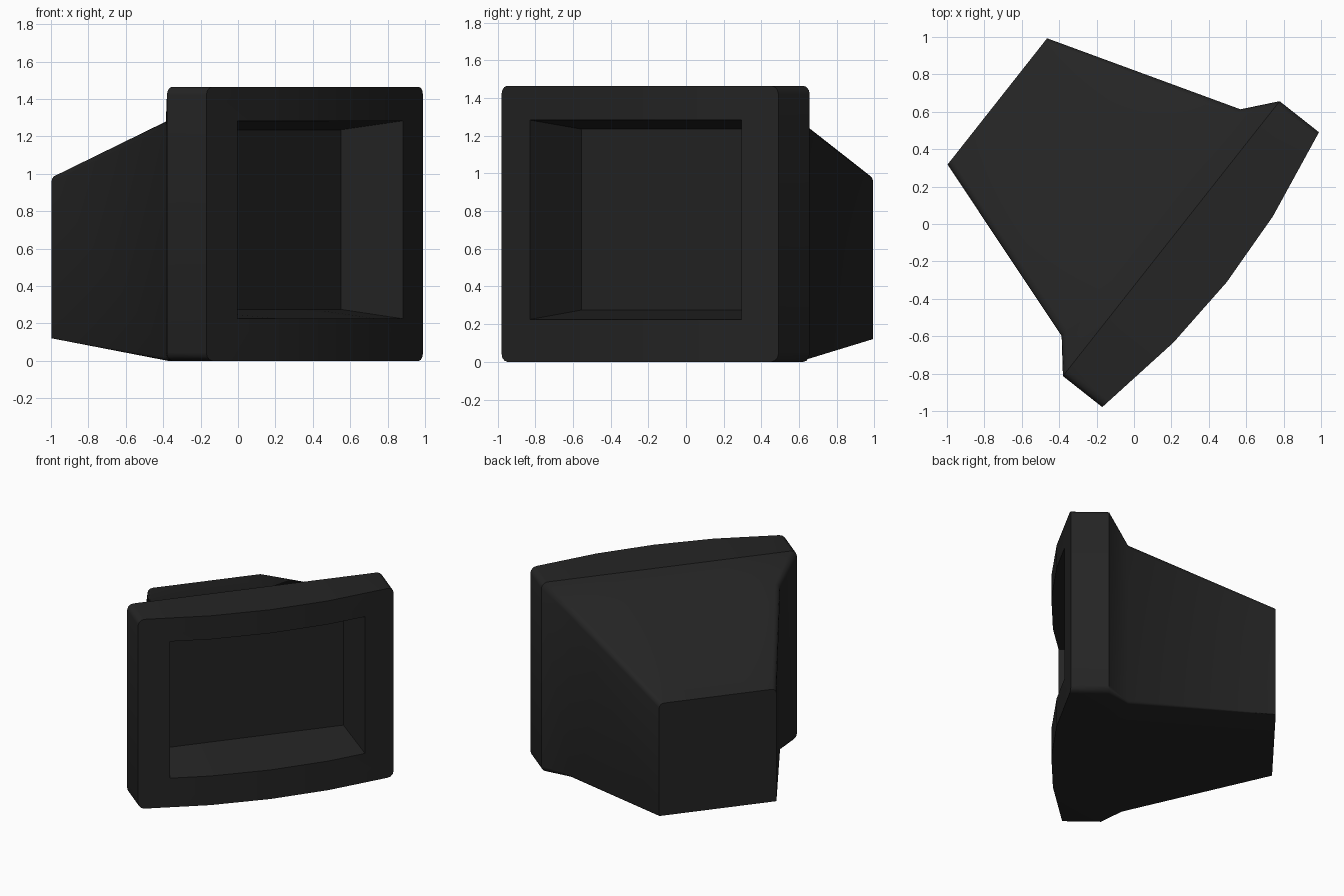
import bpy, bmesh, math
from mathutils import Vector

if "Cube" in bpy.data.objects:
    bpy.data.objects.remove(bpy.data.objects["Cube"])

# Monitor axes: s = across the screen, t = toward the viewer
U = Vector((0.619, 0.785, 0))
F = Vector((0.785, -0.619, 0))
Z = Vector((0, 0, 1))
COLS = (-0.43, 0.0, 0.43)          # facet columns of the bowed front


def bow(s):
    """Depth of the bowed front at position s."""
    a = abs(s)
    if a <= 0.43:
        return 0.582 - 0.024 * a / 0.43
    return 0.558 - 0.085 * (a - 0.43) / 0.506


bm = bmesh.new()


def vert(s, t, z):
    return bm.verts.new((s + 0.062) * U + t * F + z * Z)


def profile(w, z0, z1, r_top, r_bot):
    """Rounded rectangle: top right, right bottom, bottom, left; 22 points."""
    k = w / 0.936
    pts = []
    for sx, zc, r, sz, a0 in ((1, z1, r_top, 1, 90), (1, z0, r_bot, -1, 0),
                              (-1, z0, r_bot, -1, -90), (-1, z1, r_top, 1, 180)):
        for i in range(4):
            a = math.radians(a0 - 30 * i)
            pts.append((sx * (w - r) + r * math.cos(a), zc - sz * r + r * math.sin(a)))
        if a0 == 0:
            pts += [(c * k, z0) for c in reversed(COLS)]
        if a0 == 180:
            pts += [(c * k, z1) for c in COLS]
    return pts


def ring(t, *args):
    return [vert(s, bow(s) if t is None else t, z) for s, z in profile(*args)]


def bridge(a, b):
    n = len(a)
    for i in range(n):
        bm.faces.new((a[i], a[(i + 1) % n], b[(i + 1) % n], b[i]))


# Shell: bowed front, frame back, neck, tapered tube housing
front = ring(None, 0.936, 0, 1.465, 0.045, 0.045)
shell = [front,
         ring(0.205, 0.936, 0, 1.465, 0.045, 0.045),
         ring(0.067, 0.772, 0, 1.29, 0.04, 0.02),
         ring(-0.98, 0.43, 0.12, 0.99, 0.035, 0.004)]
for a, b in zip(shell, shell[1:]):
    bridge(a, b)
bm.faces.new(shell[-1])


# Screen opening and recessed screen
def opening(w, z0, z1, t=None):
    ss = (-w,) + COLS + (w,)
    d = lambda s: bow(s) if t is None else t
    return [vert(s, d(s), z1) for s in ss] + [vert(s, d(s), z0) for s in reversed(ss)]


rim = opening(0.715, 0.225, 1.283)
glass = opening(0.674, 0.275, 1.235, 0.12)
bridge(rim, glass)
bm.faces.new(glass)

# Bezel faces between the outer outline and the opening
top, bot = front[19:22], front[8:11][::-1]      # ordered left to right
rt, rb = rim[:5], rim[5:][::-1]
for i in range(2):
    bm.faces.new((top[i], top[i + 1], rt[i + 2], rt[i + 1]))
    bm.faces.new((bot[i], bot[i + 1], rb[i + 2], rb[i + 1]))
bm.faces.new([rt[3], top[2]] + front[0:4] + [rt[4]])
bm.faces.new([rt[4], front[3], front[4], rb[4]])
bm.faces.new([rb[4]] + front[4:8] + [bot[2], rb[3]])
bm.faces.new([rb[1], bot[0]] + front[11:15] + [rb[0]])
bm.faces.new([rb[0], front[14], front[15], rt[0]])
bm.faces.new([rt[0]] + front[15:19] + [top[0], rt[1]])
bmesh.ops.recalc_face_normals(bm, faces=bm.faces)

mesh = bpy.data.meshes.new("monitor_case")
bm.to_mesh(mesh)
bm.free()
mat = bpy.data.materials.new("charcoal")
mat.diffuse_color = (0.018, 0.018, 0.018, 1)
mat.use_nodes = True
mat.node_tree.nodes["Principled BSDF"].inputs["Base Color"].default_value = mat.diffuse_color
mesh.materials.append(mat)
obj = bpy.data.objects.new("monitor_case", mesh)
bpy.context.collection.objects.link(obj)
bpy.context.view_layer.objects.active = obj
obj.select_set(True)
bpy.ops.object.shade_smooth_by_angle(angle=math.radians(42))
